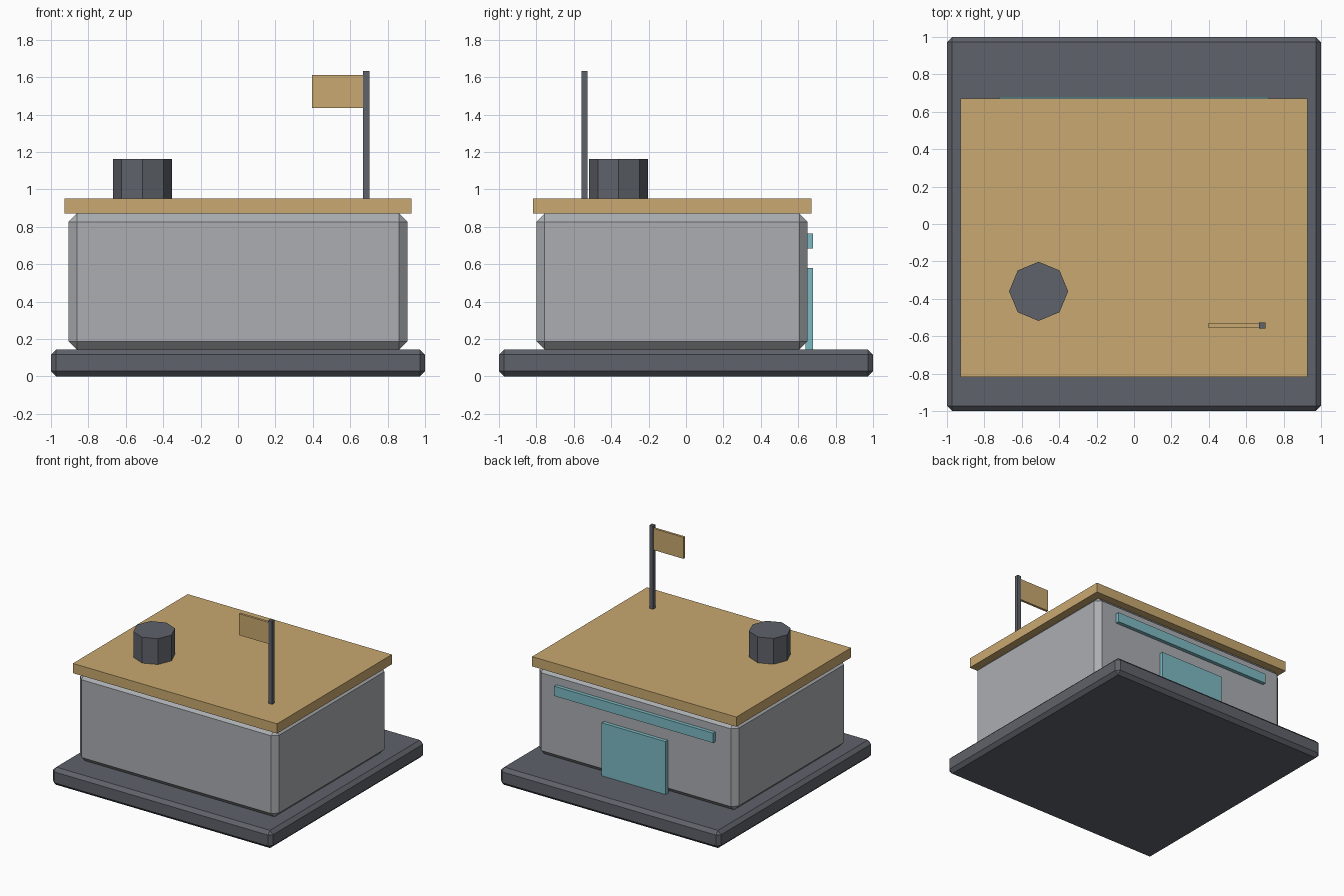
import bpy, bmesh, math

if "Cube" in bpy.data.objects:
    bpy.data.objects.remove(bpy.data.objects["Cube"])


def material(name, rgb):
    # sRGB 0-255 to linear
    lin = [(c / 255 / 12.92) if c / 255 <= 0.04045 else ((c / 255 + 0.055) / 1.055) ** 2.4 for c in rgb]
    m = bpy.data.materials.new(name)
    m.diffuse_color = (*lin, 1)
    m.use_nodes = True
    m.node_tree.nodes["Principled BSDF"].inputs["Base Color"].default_value = m.diffuse_color
    return m


DARK = material("dark slate", (95, 98, 106))
WALL = material("light grey", (171, 174, 178))
TAN = material("tan", (201, 169, 112))
TEAL = material("teal", (125, 186, 195))


def finish(name, bm, mat):
    me = bpy.data.meshes.new(name)
    bm.to_mesh(me)
    bm.free()
    me.materials.append(mat)
    ob = bpy.data.objects.new(name, me)
    bpy.context.collection.objects.link(ob)
    return ob


def box(name, x, y, z, mat, bevel=0):
    bm = bmesh.new()
    bmesh.ops.create_cube(bm, size=1)
    for v in bm.verts:
        for i, (lo, hi) in enumerate((x, y, z)):
            v.co[i] = lo if v.co[i] < 0 else hi
    if bevel:
        bmesh.ops.bevel(bm, geom=bm.edges[:], offset=bevel, segments=1,
                        affect='EDGES', profile=0.5)
    return finish(name, bm, mat)


# Plinth, walls and roof slab
box("base", (-1, 1), (-1, 1), (0, 0.145), DARK, 0.028)
box("walls", (-0.905, 0.905), (-0.80, 0.65), (0.145, 0.87), WALL, 0.043)
box("roof", (-0.928, 0.928), (-0.818, 0.672), (0.87, 0.95), TAN)

# Door and sign strip on the back wall
box("door", (-0.29, 0.29), (0.64, 0.68), (0.145, 0.58), TEAL)
box("sign_strip", (-0.723, 0.723), (0.64, 0.68), (0.685, 0.765), TEAL)

# Flag on its pole
box("flag_pole", (0.668, 0.702), (-0.56, -0.526), (0.94, 1.633), DARK)
box("flag", (0.396, 0.675), (-0.553, -0.533), (1.435, 1.612), TAN)

# Eight-sided roof vent
bm = bmesh.new()
bmesh.ops.create_cone(bm, cap_ends=True, segments=8, radius1=0.158, radius2=0.158, depth=0.22)
bmesh.ops.translate(bm, verts=bm.verts[:], vec=(-0.51, -0.36, 1.052))
finish("roof_vent", bm, DARK)
